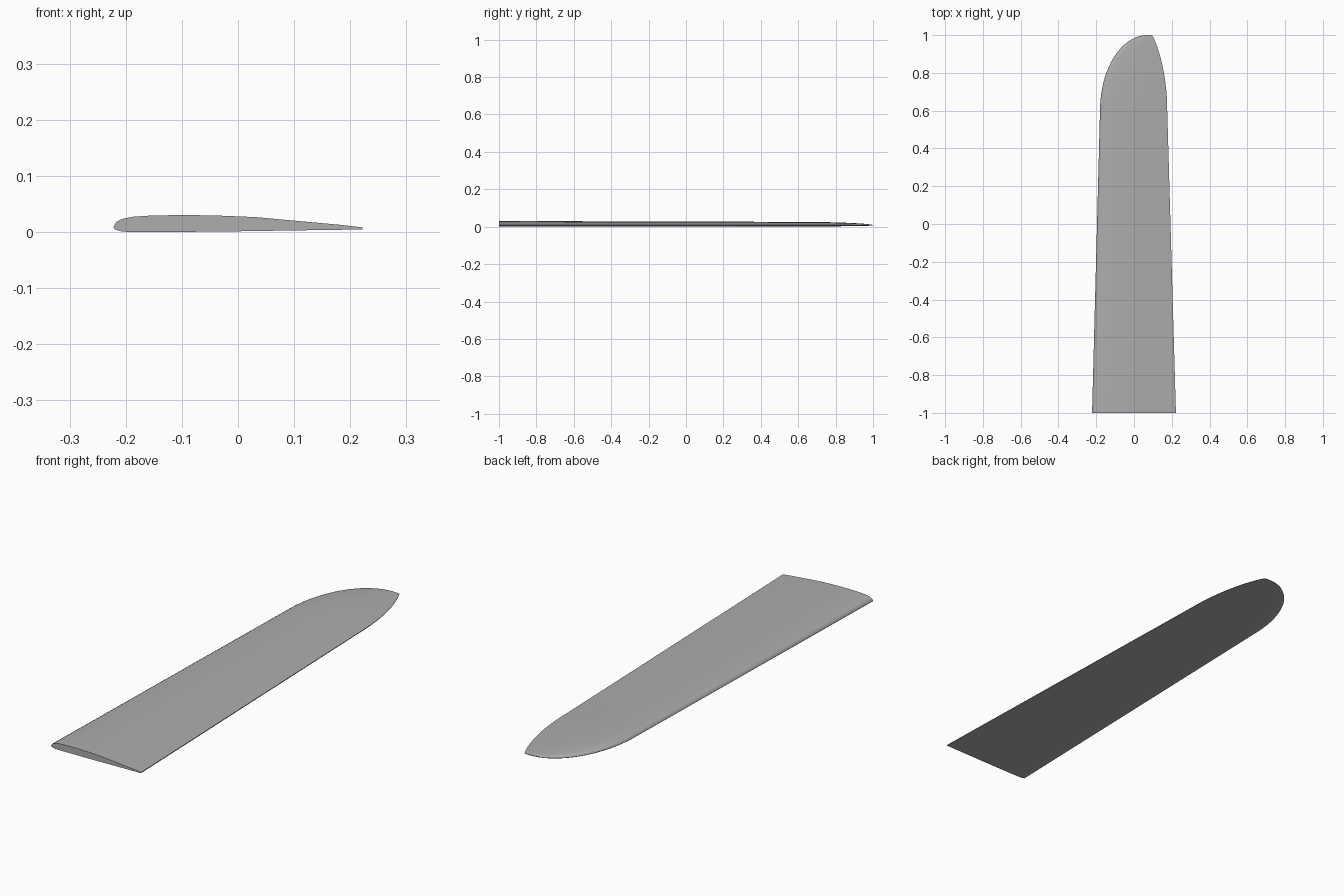
import bpy
import bmesh
import math

cube = bpy.data.objects.get("Cube")
if cube:
    bpy.data.objects.remove(cube, do_unlink=True)

grey = bpy.data.materials.new("light grey")
grey.use_nodes = True
colour = (0.42, 0.42, 0.42, 1)
grey.diffuse_color = colour
grey.node_tree.nodes["Principled BSDF"].inputs["Base Color"].default_value = colour

ROOT_CHORD = 0.444
PIVOT_Z = 0.007      # height that every section shrinks towards
TIP_START = 0.6      # where the rounded tip begins

# Root airfoil as (chord fraction, height), nose to tail
UPPER = [(0, .008), (.004, .0125), (.013, .0185), (.035, .0235), (.08, .0275),
         (.16, .0298), (.3, .0305), (.42, .0295), (.57, .0268), (.75, .0195),
         (.9, .0135), (1, .0085)]
LOWER = [(1, .0048), (.75, .0032), (.5, .0015), (.25, .0003), (.08, 0),
         (.035, .001), (.01, .004)]


def edges(y):
    """Leading and trailing edge x at span position y."""
    f = (min(y, TIP_START) + 1) / (TIP_START + 1)
    lead, trail = -0.222 + 0.042 * f, 0.222 - 0.046 * f
    if y > TIP_START:
        t = (y - TIP_START) / (1 - TIP_START)
        k = max(0, 1 - t * t)
        lead = 0.07 + (lead - 0.07) * math.sqrt(k)
        trail = 0.095 + (trail - 0.095) * k ** 0.85
    return lead, trail


# Stations: even along the straight part, bunched towards the tip
stations = [-1 + 0.2 * i for i in range(8)]
stations += [TIP_START + (1 - TIP_START) * math.sin(math.pi / 2 * i / 20) for i in range(21)]

# Wing panel lofted through the sections
bm = bmesh.new()
rings = []
for y in stations:
    lead, trail = edges(y)
    chord = trail - lead
    scale = chord / ROOT_CHORD
    rings.append([bm.verts.new((lead + u * chord, y, PIVOT_Z + (z - PIVOT_Z) * scale))
                  for u, z in UPPER + LOWER])
for a, b in zip(rings, rings[1:]):
    for i in range(len(a)):
        j = (i + 1) % len(a)
        bm.faces.new((a[i], a[j], b[j], b[i]))
bm.faces.new(rings[0])
bm.faces.new(rings[-1])
bmesh.ops.recalc_face_normals(bm, faces=bm.faces)

mesh = bpy.data.meshes.new("wing_panel")
bm.to_mesh(mesh)
bm.free()
mesh.materials.append(grey)
wing = bpy.data.objects.new("wing_panel", mesh)
bpy.context.collection.objects.link(wing)

bpy.ops.object.select_all(action='DESELECT')
wing.select_set(True)
bpy.context.view_layer.objects.active = wing
bpy.ops.object.shade_smooth_by_angle(angle=math.radians(40))
